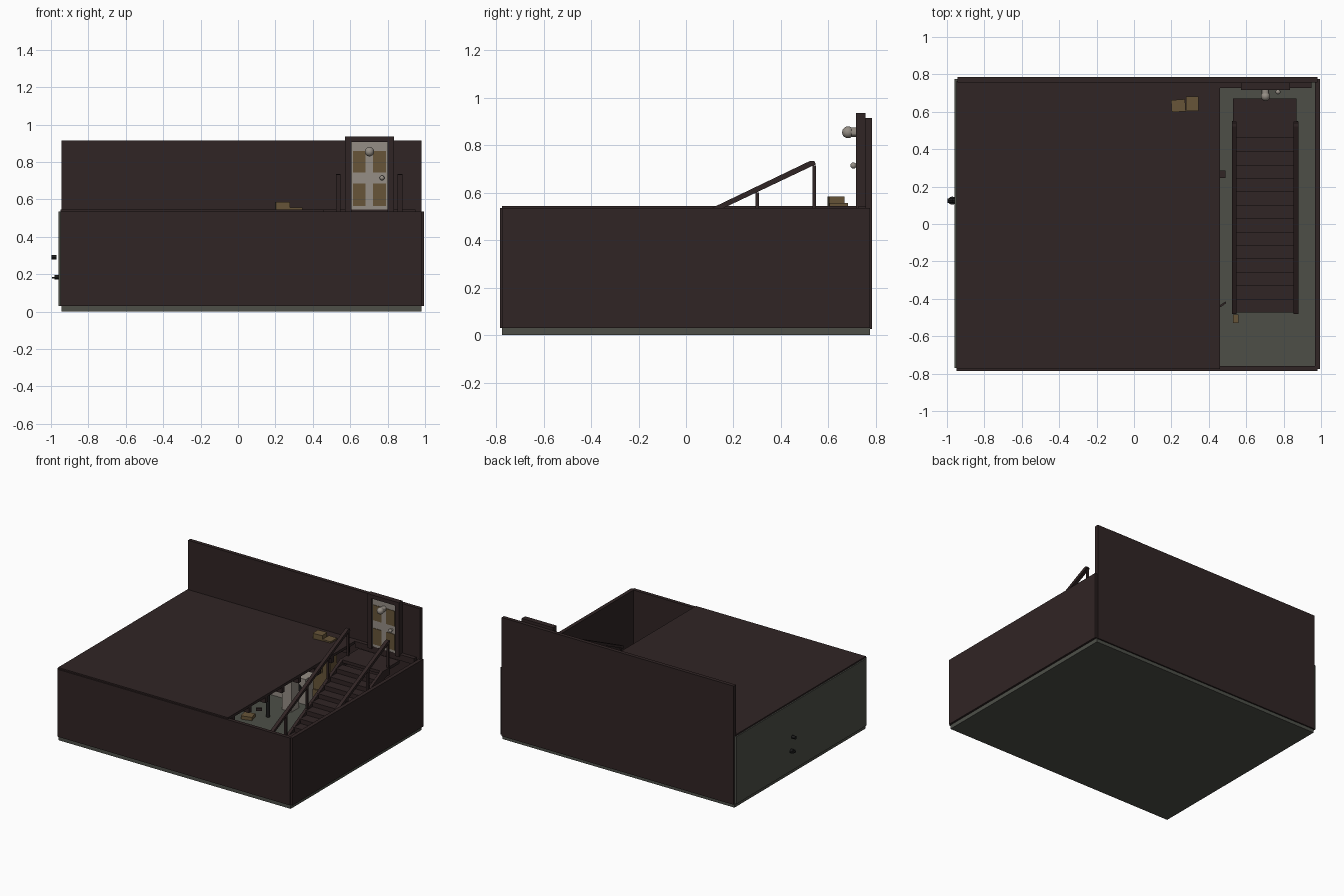
import bpy, math
from mathutils import Vector

if "Cube" in bpy.data.objects:
    bpy.data.objects.remove(bpy.data.objects["Cube"])


def mat(name, r, g, b):
    m = bpy.data.materials.new(name)
    m.diffuse_color = (r, g, b, 1)
    m.use_nodes = True
    m.node_tree.nodes["Principled BSDF"].inputs["Base Color"].default_value = m.diffuse_color
    return m


WOOD = mat("dark wood", .030, .018, .018)
STONE = mat("grey concrete", .074, .078, .064)
TAN = mat("cardboard tan", .135, .090, .040)
PALE = mat("pale paint", .30, .27, .235)
IRON = mat("black iron", .012, .012, .012)


def finish(ob, name, m):
    ob.name = name
    ob.data.materials.clear()
    ob.data.materials.append(m)
    return ob


def box(name, m, x0, x1, y0, y1, z0, z1, turn=0):
    bpy.ops.mesh.primitive_cube_add(size=1, location=((x0 + x1) / 2, (y0 + y1) / 2, (z0 + z1) / 2))
    ob = bpy.context.object
    ob.scale = (x1 - x0, y1 - y0, z1 - z0)
    ob.rotation_euler.z = math.radians(turn)
    return finish(ob, name, m)


def tube(name, m, a, b, r, sides=12):
    a, b = Vector(a), Vector(b)
    bpy.ops.mesh.primitive_cylinder_add(vertices=sides, radius=r, depth=(b - a).length, location=(a + b) / 2)
    ob = bpy.context.object
    ob.rotation_euler = (b - a).to_track_quat('Z', 'Y').to_euler()
    bpy.ops.object.shade_smooth_by_angle()
    return finish(ob, name, m)


def ball(name, m, loc, r):
    bpy.ops.mesh.primitive_uv_sphere_add(segments=16, ring_count=10, radius=r, location=loc)
    ob = bpy.context.object
    bpy.ops.object.shade_smooth()
    return finish(ob, name, m)


def prism(name, m, profile, x0, x1):
    # extrude a (y, z) outline along x
    n = len(profile)
    verts = [(x, y, z) for x in (x0, x1) for y, z in profile]
    faces = [tuple(range(n))[::-1], tuple(range(n, 2 * n))]
    faces += [(i, (i + 1) % n, n + (i + 1) % n, n + i) for i in range(n)]
    me = bpy.data.meshes.new(name)
    me.from_pydata(verts, [], faces)
    ob = bpy.data.objects.new(name, me)
    bpy.context.collection.objects.link(ob)
    return finish(ob, name, m)


# shell: slab, walls and the upper floor beside the stairwell
box("floor_slab", STONE, -.945, .98, -.775, .775, 0, .03)
box("left_wall", STONE, -.96, -.945, -.77, .775, .03, .535)
box("front_wall", WOOD, -.95, .98, -.785, -.758, .03, .535)
box("right_wall", WOOD, .967, .995, -.775, .775, .03, .535)
box("back_wall", WOOD, -.945, .98, .757, .785, .025, .915)
box("upper_floor", WOOD, -.95, .46, -.775, .765, .525, .545)
box("back_skirting", WOOD, .46, .95, .727, .757, .50, .545)

# ceiling joists under the upper floor
for i in range(8):
    y = -.70 + i * .195
    box("joist", WOOD, -.94, .455, y - .015, y + .015, .48, .525)
box("main_beam", WOOD, .02, .06, -.755, .755, .45, .48)
for y in (-.4, .3):
    tube("support_post", IRON, (.04, y, .03), (.04, y, .45), .014)

# staircase
TOP_Y, LOW_Y, STEPS = .46, -.47, 13
run, rise = (TOP_Y - LOW_Y) / STEPS, .5 / 14
box("landing", WOOD, .53, .87, TOP_Y, .672, .508, .53)
for i in range(STEPS):
    y, z = LOW_Y + i * run, .03 + (i + 1) * rise
    box("tread", WOOD, .54, .865, y - .004, y + run, z - .01, z)
    box("riser", WOOD, .545, .86, y, y + .006, z - rise, z - .01)
for x in (.536, .867):
    prism("stringer", WOOD, [(-.48, .03), (-.40, .03), (.50, .475), (.55, .475), (.55, .53), (.46, .53), (-.48, .055)],
          x - .011, x + .011)
    # handrail and posts
    prism("handrail", WOOD, [(-.48, .233), (.53, .712), (.548, .72), (.54, .735), (.52, .733), (-.48, .253)],
          x - .013, x + .013)
    for y in (-.46, -.20, .05, .30, .54):
        low = min(.525, .06 + (y + .47) * .5)
        high = .715 + (y - .54) * .475
        box("rail_post", WOOD, x - .008, x + .008, y - .007, y + .007, low, high)

# door with frame, four panels, knob and lamp
for x in (.572, .80):
    box("door_jamb", WOOD, x, x + .034, .716, .757, .53, .937)
box("door_head", WOOD, .572, .834, .716, .757, .908, .937)
box("door_leaf", PALE, .606, .80, .728, .745, .53, .908)
for x0, x1 in ((.615, .683), (.722, .792)):
    for z0, z1 in ((.565, .685), (.745, .86)):
        box("door_panel", TAN, x0, x1, .724, .73, z0, z1)
tube("knob_stem", PALE, (.77, .73, .715), (.77, .708, .715), .007)
ball("door_knob", PALE, (.77, .706, .715), .013)
tube("lamp_base", PALE, (.703, .728, .855), (.703, .69, .855), .02)
ball("lamp_globe", PALE, (.703, .683, .855), .025)

# stack of cartons reaching through the upper floor
for k in range(4):
    z = .03 + k * .14
    box("carton", TAN, .20, .275, .60, .665, z, min(z + .135, .585), 4 * (k % 2))
box("tall_carton", TAN, .277, .345, .605, .682, .03, .556)
box("loose_carton", TAN, -.10, -.02, .17, .24, .03, .055, 15)
box("small_carton", TAN, .53, .56, -.53, -.485, .03, .06)

# basement appliances
for x in (.0, -.16):
    box("appliance", PALE, x, x + .14, .60, .75, .03, .22)
    tube("appliance_door", IRON, (x + .07, .602, .13), (x + .07, .592, .13), .045, 20)
box("cabinet", PALE, .05, .13, .45, .54, .03, .26)

# small details at the stairwell edge and on the left wall
box("edge_block", WOOD, .46, .49, .245, .285, .48, .52)
box("edge_brace", WOOD, .455, .495, -.435, -.425, .47, .49, 35)
tube("wall_vent", IRON, (-.97, .125, .29), (-.998, .125, .29), .012)
tube("wall_tap", IRON, (-.96, .125, .185), (-.98, .125, .185), .012)
tube("tap_wheel", IRON, (-.972, .125, .176), (-.972, .125, .184), .022)
